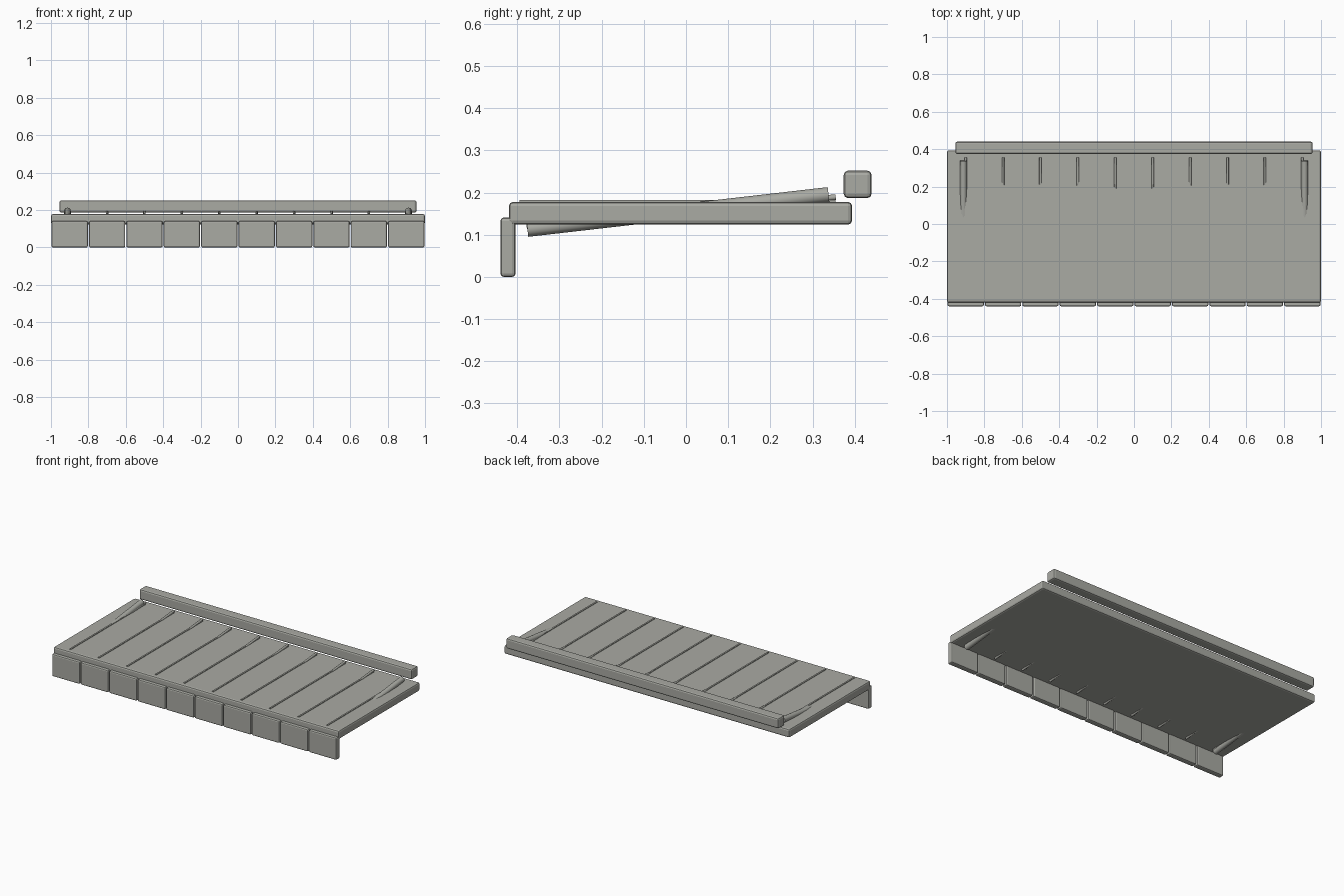
import bpy, bmesh, math
from mathutils import Vector

if "Cube" in bpy.data.objects:
    bpy.data.objects.remove(bpy.data.objects["Cube"])

canvas = bpy.data.materials.new("warm_grey")
canvas.diffuse_color = (0.40, 0.405, 0.37, 1)
canvas.use_nodes = True
canvas.node_tree.nodes["Principled BSDF"].inputs["Base Color"].default_value = canvas.diffuse_color


def finish(name, bm):
    me = bpy.data.meshes.new(name)
    bm.to_mesh(me)
    bm.free()
    ob = bpy.data.objects.new(name, me)
    me.materials.append(canvas)
    bpy.context.collection.objects.link(ob)
    return ob


def box(name, lo, hi, bevel=0.0):
    lo, hi = Vector(lo), Vector(hi)
    bm = bmesh.new()
    bmesh.ops.create_cube(bm, size=1)
    bmesh.ops.scale(bm, vec=hi - lo, verts=bm.verts)
    bmesh.ops.translate(bm, vec=(lo + hi) / 2, verts=bm.verts)
    if bevel:
        bmesh.ops.bevel(bm, geom=bm.edges[:], offset=bevel, segments=2,
                        profile=0.5, affect='EDGES')
    return finish(name, bm)


def rod(name, a, b, radius, sides):
    a, b = Vector(a), Vector(b)
    bm = bmesh.new()
    bmesh.ops.create_cone(bm, cap_ends=True, segments=sides, radius1=radius,
                          radius2=radius, depth=(b - a).length)
    bmesh.ops.rotate(bm, verts=bm.verts,
                     matrix=(b - a).to_track_quat('Z', 'Y').to_matrix())
    bmesh.ops.translate(bm, vec=(a + b) / 2, verts=bm.verts)
    ob = finish(name, bm)
    for p in ob.data.polygons:
        p.use_smooth = len(p.vertices) == 4
    ob.data.set_sharp_from_angle(angle=math.radians(40))
    return ob


# Canopy slab and wall-mounted roller housing
box("canopy", (-1, -0.42, 0.124), (1, 0.394, 0.178), 0.010)
box("roller_housing", (-0.955, 0.374, 0.187), (0.955, 0.44, 0.252), 0.010)

# Valance flaps, seams and ribs, one per stripe
for i in range(10):
    x = -0.9 + 0.2 * i
    box(f"valance_flap_{i}", (x - 0.097, -0.44, 0), (x + 0.097, -0.404, 0.141), 0.008)
    box(f"seam_{i}", (x - 0.005, -0.395, 0.16), (x + 0.005, 0.355, 0.182))
    rod(f"rib_{i}", (x, -0.378, 0.121), (x, 0.355, 0.189), 0.007, 10)

# Support arms at both ends
for side in (-1, 1):
    rod(f"support_arm_{'left' if side < 0 else 'right'}",
        (side * 0.912, -0.376, 0.113), (side * 0.912, 0.338, 0.195), 0.018, 12)
